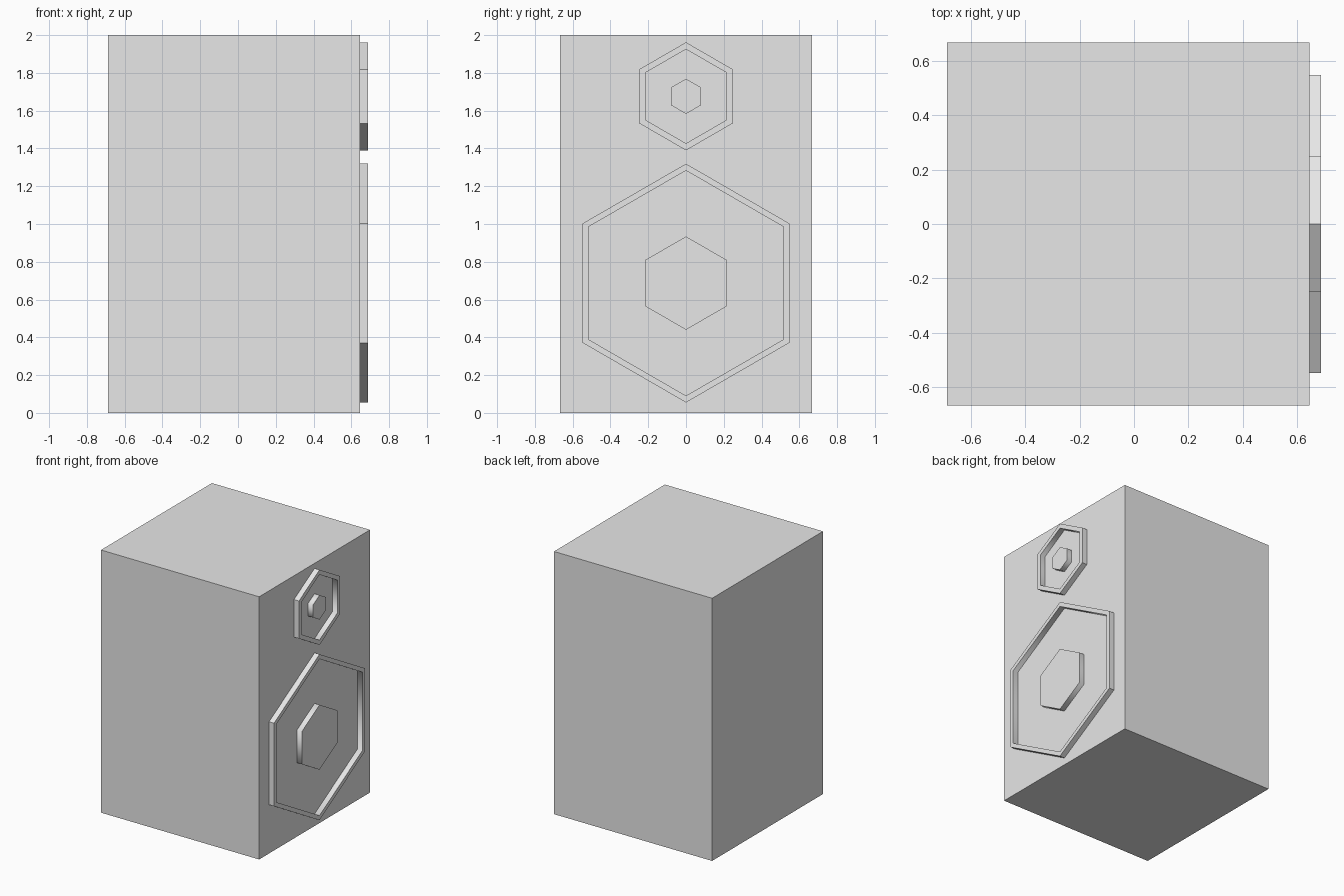
import bpy
import bmesh
from math import sin, cos, pi

cube = bpy.data.objects.get("Cube")
if cube:
    bpy.data.objects.remove(cube, do_unlink=True)

BACK, FACE, FRONT = -0.687, 0.645, 0.687
HALF_DEPTH, HEIGHT, SIDES = 0.667, 2.0, 6

grey = bpy.data.materials.new("plain grey")
grey.use_nodes = True
grey.diffuse_color = (0.8, 0.8, 0.8, 1)
grey.node_tree.nodes["Principled BSDF"].inputs["Base Color"].default_value = (0.8, 0.8, 0.8, 1)


def finish(name, bm):
    bmesh.ops.recalc_face_normals(bm, faces=bm.faces)
    mesh = bpy.data.meshes.new(name)
    bm.to_mesh(mesh)
    bm.free()
    mesh.materials.append(grey)
    obj = bpy.data.objects.new(name, mesh)
    bpy.context.collection.objects.link(obj)
    return obj


def hexagon(bm, x, z, radius):
    """Loop of vertices in a plane facing +x, with a point at the top."""
    angles = [2 * pi * i / SIDES for i in range(SIDES)]
    return [bm.verts.new((x, radius * sin(a), z + radius * cos(a))) for a in angles]


def bridge(bm, loop_a, loop_b, smooth=False):
    for i in range(SIDES):
        j = (i + 1) % SIDES
        face = bm.faces.new((loop_a[i], loop_a[j], loop_b[j], loop_b[i]))
        face.smooth = smooth
        if smooth:
            for edge in face.edges:
                if edge.verts[0].co.x == edge.verts[1].co.x:
                    edge.smooth = False


def speaker_ring(name, z, outer, inner):
    bm = bmesh.new()
    loops = [hexagon(bm, x, z, r) for x, r in
             ((FACE, outer), (FRONT, outer), (FRONT, inner), (FACE, inner))]
    for i in range(4):
        # The inner wall is softly shaded, the other sides are flat
        bridge(bm, loops[i], loops[(i + 1) % 4], smooth=(i == 2))
    finish(name, bm)


def speaker_hub(name, z, radius):
    bm = bmesh.new()
    base, cap = hexagon(bm, FACE, z, radius), hexagon(bm, FRONT, z, radius)
    bridge(bm, base, cap, smooth=True)
    bm.faces.new(cap)
    bm.faces.new(base)
    finish(name, bm)


# Cabinet
bm = bmesh.new()
bmesh.ops.create_cube(bm, size=1)
bmesh.ops.scale(bm, vec=(FACE - BACK, 2 * HALF_DEPTH, HEIGHT), verts=bm.verts)
bmesh.ops.translate(bm, vec=((FACE + BACK) / 2, 0, HEIGHT / 2), verts=bm.verts)
finish("cabinet", bm)

# Two speakers: large below, small above
for name, z, outer, inner, hub in (("woofer", 0.687, 0.632, 0.596, 0.247),
                                   ("tweeter", 1.676, 0.286, 0.249, 0.093)):
    speaker_ring(name + "_ring", z, outer, inner)
    speaker_hub(name + "_hub", z, hub)
